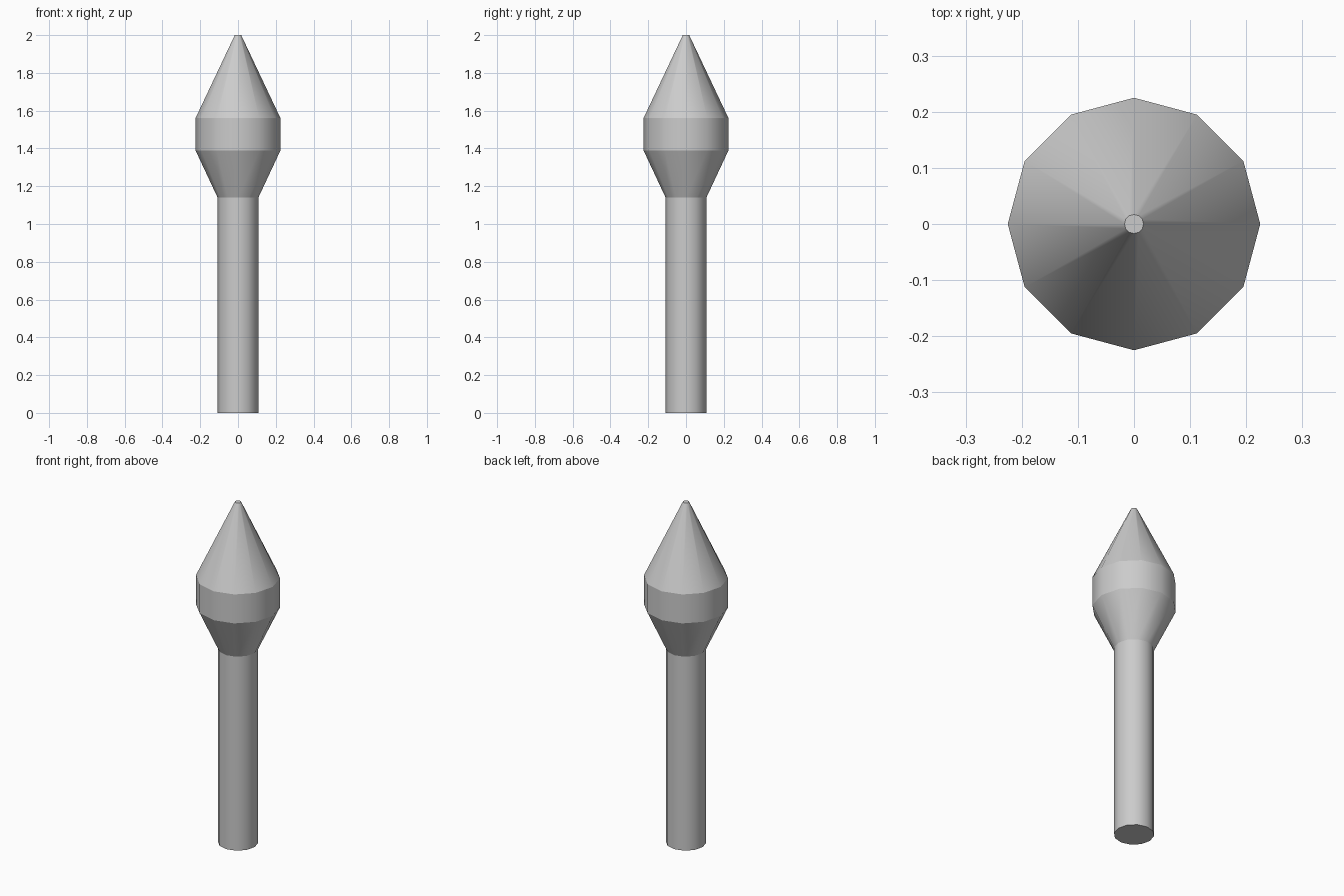
import bpy, bmesh, math

cube = bpy.data.objects.get("Cube")
if cube:
    bpy.data.objects.remove(cube, do_unlink=True)

SIDES = 12

grey = bpy.data.materials.new("light grey")
grey.use_nodes = True
colour = (0.6, 0.6, 0.6, 1)
grey.diffuse_color = colour
grey.node_tree.nodes["Principled BSDF"].inputs["Base Color"].default_value = colour


def turned_part(name, profile, cap_bottom, cap_top):
    """Stack rings of (radius, height); smooth around, crisp between bands."""
    bm = bmesh.new()
    rings = []
    for r, z in profile:
        angles = [math.tau * i / SIDES for i in range(SIDES)]
        rings.append([bm.verts.new((r * math.cos(a), r * math.sin(a), z)) for a in angles])
    for low, high in zip(rings, rings[1:]):
        for i in range(SIDES):
            j = (i + 1) % SIDES
            bm.faces.new((low[i], low[j], high[j], high[i])).smooth = True
    if cap_bottom:
        bm.faces.new(rings[0][::-1])
    if cap_top:
        bm.faces.new(rings[-1])
    # Horizontal ring edges stay sharp
    for e in bm.edges:
        e.smooth = abs(e.verts[0].co.z - e.verts[1].co.z) > 0.001
    mesh = bpy.data.meshes.new(name)
    bm.to_mesh(mesh)
    bm.free()
    mesh.materials.append(grey)
    obj = bpy.data.objects.new(name, mesh)
    bpy.context.collection.objects.link(obj)
    return obj


# Straight post
turned_part("shaft", [(0.108, 0), (0.108, 1.14)], True, False)
# Flared collar, straight band and blunt-tipped cone
turned_part("pointed_head",
            [(0.108, 1.14), (0.225, 1.39), (0.225, 1.56), (0.017, 2.0)], False, True)
